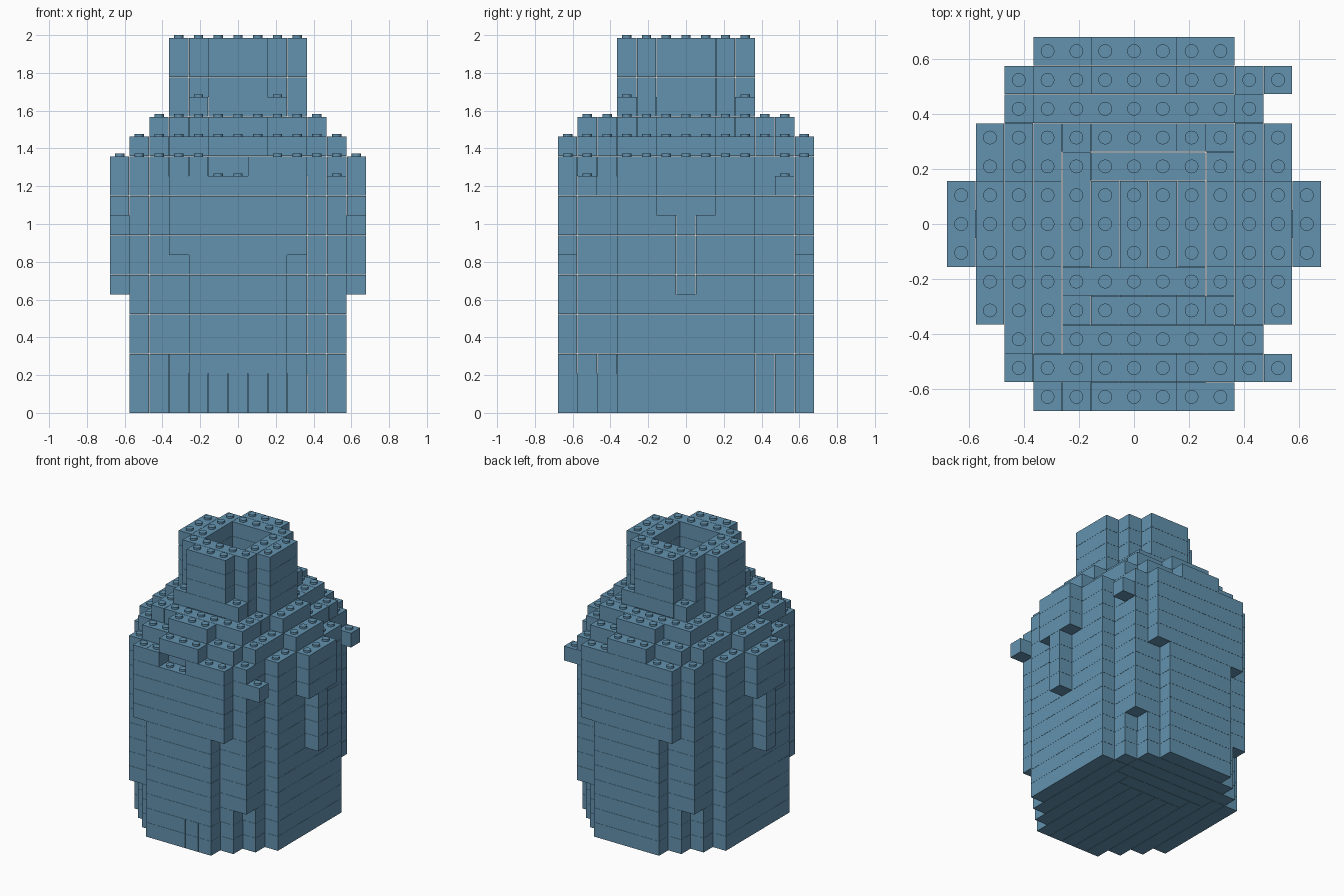
import bpy, bmesh
from mathutils import Matrix

cube = bpy.data.objects.get("Cube")
if cube:
    bpy.data.objects.remove(cube)

P = 0.1045          # cell pitch and course height
GAP = 0.001         # half seam between bricks
STUD_R, STUD_H = 0.025, 0.0145

mat = bpy.data.materials.new("dusty blue")
mat.use_nodes = True
colour = (0.125, 0.29, 0.43, 1)
mat.diffuse_color = colour
mat.node_tree.nodes["Principled BSDF"].inputs["Base Color"].default_value = colour

# Half widths of each plan, indexed by distance from the middle row
BARREL = [5, 5, 5, 5, 4, 3, 2]
TOPS = {13: [5, 5, 4, 4, 4, 3, 1], 14: [4, 4, 3, 3, 3, 1],
        15: [3, 3, 2, 2]}
NECK = [3, 3, 2, 1]

# Vertical ribs that begin part way up the barrel: (|x|, |y|): first course
RIBS = {(4, 5): 3, (6, 0): 6, (3, 6): 8, (6, 1): 10}


def plan(level):
    """Filled cells of one course before hollowing."""
    rows = BARREL if level < 13 else TOPS.get(level, NECK)
    cells = {(x, y) for y in range(1 - len(rows), len(rows))
             for x in range(-rows[abs(y)], rows[abs(y)] + 1)}
    if level < 13:
        for (x, y), start in RIBS.items():
            if level >= start:
                cells |= {(sx * x, sy * y) for sx in (-1, 1) for sy in (-1, 1)}
    return cells


def course(level):
    """Course cells with the cavity and the front slot removed."""
    cells = plan(level)
    if level >= 2:
        around = [(2, 0), (-2, 0), (0, 2), (0, -2),
                  (1, 1), (1, -1), (-1, 1), (-1, -1)]
        cells = {(x, y) for x, y in cells
                 if not all((x + i, y + j) in cells for i, j in around)}
    if level == 12:
        cells -= {(-1, -6), (0, -6)}
    return cells


def run(cell, free, step):
    """Longest straight brick through a cell, up to eight cells."""
    x, y = cell
    while (x - step[0], y - step[1]) in free:
        x, y = x - step[0], y - step[1]
    line = []
    while (x, y) in free:
        line.append((x, y))
        x, y = x + step[0], y + step[1]
    i = line.index(cell) // 8 * 8
    return line[i:i + 8]


def bricks(cells):
    """Split a course into one-wide bricks, outermost first."""
    free = set(cells)
    for cell in sorted(cells, key=lambda c: (-max(abs(c[0]), abs(c[1])), c)):
        if cell in free:
            brick = max(run(cell, free, (1, 0)), run(cell, free, (0, 1)), key=len)
            free -= set(brick)
            yield brick


def add_brick(bm, cells, level):
    (x0, y0), (x1, y1) = cells[0], cells[-1]
    size = ((x1 - x0 + 1) * P - 2 * GAP, (y1 - y0 + 1) * P - 2 * GAP, P - GAP)
    centre = ((x0 + x1) / 2 * P, (y0 + y1) / 2 * P, (level + 0.5) * P)
    bmesh.ops.create_cube(bm, size=1, matrix=Matrix.Translation(centre)
                          @ Matrix.Diagonal((*size, 1)))


def add_stud(bm, cell, level):
    at = (cell[0] * P, cell[1] * P, (level + 1) * P + STUD_H / 2 - GAP / 2)
    bmesh.ops.create_cone(bm, cap_ends=True, segments=16, radius1=STUD_R,
                          radius2=STUD_R, depth=STUD_H, matrix=Matrix.Translation(at))


def build(name, courses):
    """Make one object from a dictionary of level: cells."""
    bm = bmesh.new()
    for level, cells in courses.items():
        for brick in bricks(cells):
            add_brick(bm, brick, level)
        above = course(level + 1) if level < 18 else set()
        for cell in sorted(cells - above):
            add_stud(bm, cell, level)
    mesh = bpy.data.meshes.new(name)
    bm.to_mesh(mesh)
    bm.free()
    mesh.materials.append(mat)
    bpy.context.collection.objects.link(bpy.data.objects.new(name, mesh))


# Main sections from the bottom up
for name, low, high in (("base_floor", 0, 2), ("barrel", 2, 13),
                        ("shoulder", 13, 16), ("neck", 16, 19)):
    build(name, {level: course(level) for level in range(low, high)})

# Two single bricks sticking out on one side
for name, y in (("front_side_peg", -5), ("back_side_peg", 5)):
    build(name, {11: {(5, y)}})
